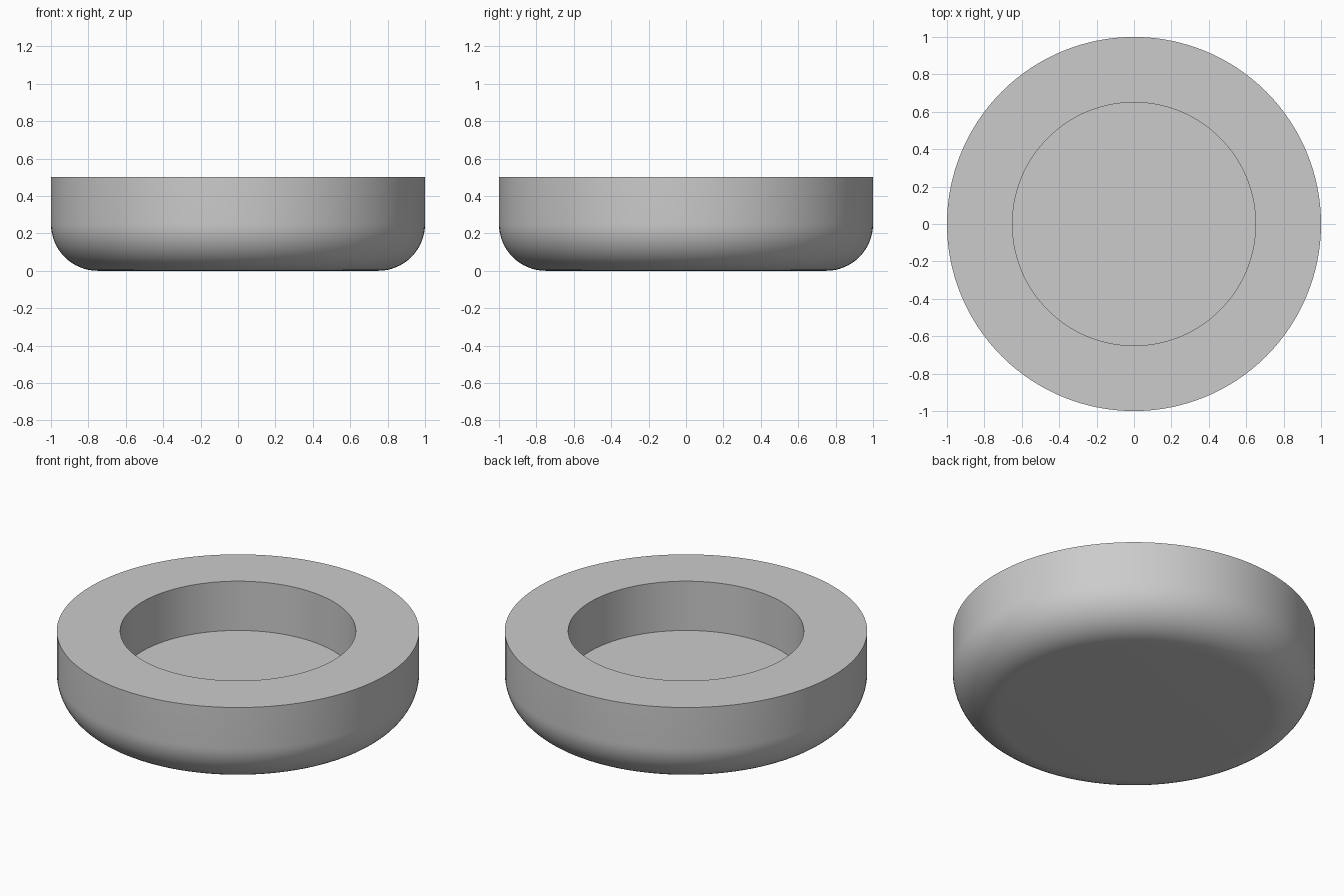
import bpy, bmesh, math

cube = bpy.data.objects.get("Cube")
if cube:
    bpy.data.objects.remove(cube, do_unlink=True)

RADIUS, HEIGHT, FILLET = 1.0, 0.5, 0.25
HOLE_RADIUS, FLOOR = 0.65, 0.2
SIDES, FILLET_STEPS = 128, 16

grey = bpy.data.materials.new("plain grey")
grey.use_nodes = True
colour = (0.6, 0.6, 0.6, 1)
grey.diffuse_color = colour
grey.node_tree.nodes["Principled BSDF"].inputs["Base Color"].default_value = colour

# Profile from the underside, round the fillet, over the rim and into the recess
profile = []
for i in range(FILLET_STEPS + 1):
    a = math.pi / 2 * i / FILLET_STEPS
    profile.append((RADIUS - FILLET + FILLET * math.sin(a), FILLET - FILLET * math.cos(a)))
profile += [(RADIUS, HEIGHT), (HOLE_RADIUS, HEIGHT), (HOLE_RADIUS, FLOOR)]

# Revolve the profile into rings, then cap the underside and the recess floor
bm = bmesh.new()
rings = []
for r, z in profile:
    rings.append([bm.verts.new((r * math.cos(t), r * math.sin(t), z))
                  for t in (2 * math.pi * k / SIDES for k in range(SIDES))])
for low, high in zip(rings, rings[1:]):
    for k in range(SIDES):
        n = (k + 1) % SIDES
        bm.faces.new((low[k], low[n], high[n], high[k]))
bm.faces.new(rings[0][::-1])
bm.faces.new(rings[-1])
bmesh.ops.recalc_face_normals(bm, faces=bm.faces)

mesh = bpy.data.meshes.new("round_dish")
bm.to_mesh(mesh)
bm.free()
mesh.materials.append(grey)
dish = bpy.data.objects.new("round_dish", mesh)
bpy.context.collection.objects.link(dish)

# Smooth walls with crisp rim edges
bpy.ops.object.select_all(action="DESELECT")
dish.select_set(True)
bpy.context.view_layer.objects.active = dish
bpy.ops.object.shade_smooth_by_angle(angle=math.radians(30))
